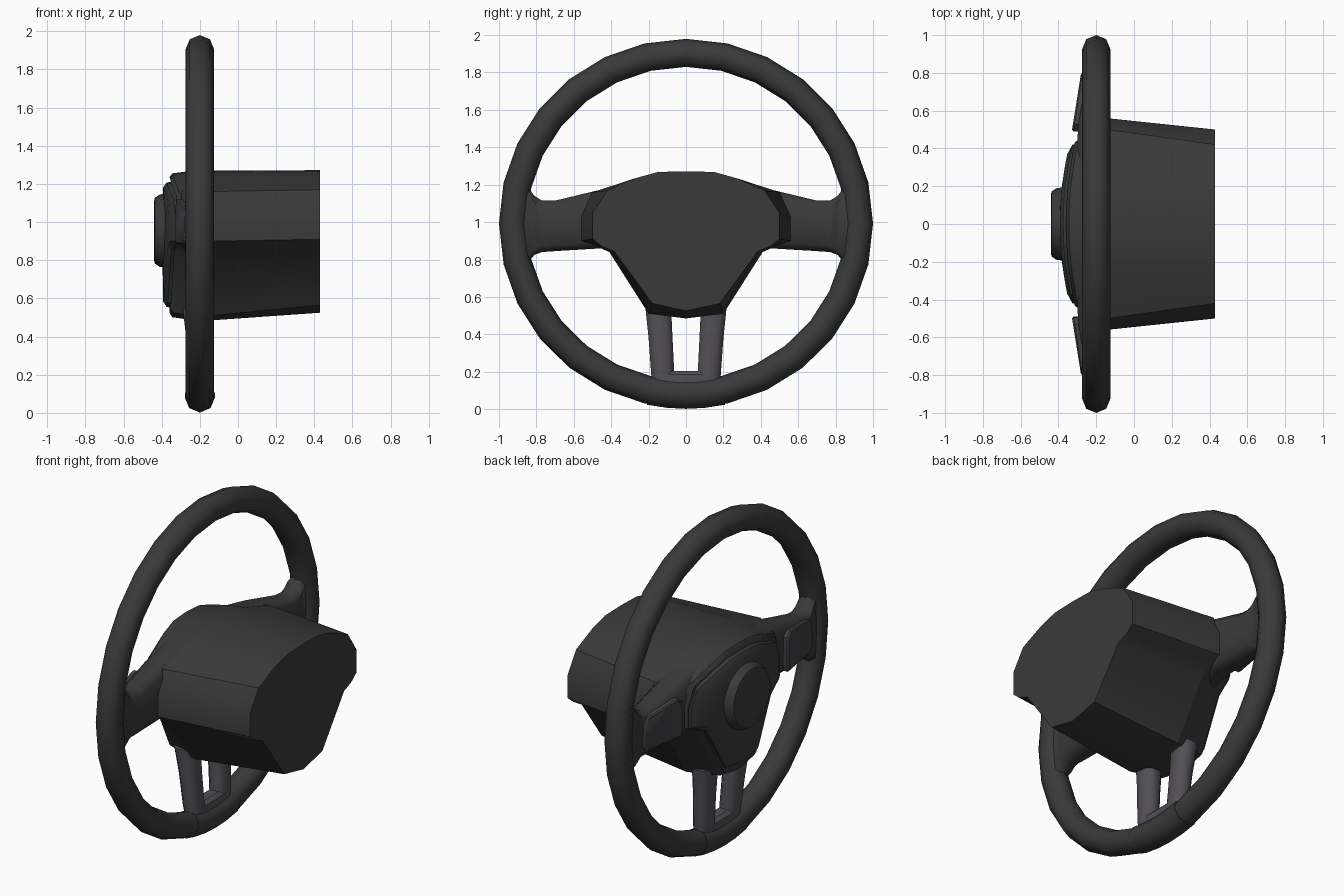
import bpy, bmesh
from math import sin, cos, tau, pi

if "Cube" in bpy.data.objects:
    bpy.data.objects.remove(bpy.data.objects["Cube"])


def material(name, rgb):
    m = bpy.data.materials.new(name)
    m.diffuse_color = (*rgb, 1)
    m.use_nodes = True
    m.node_tree.nodes["Principled BSDF"].inputs["Base Color"].default_value = m.diffuse_color
    return m


DARK = material("dark_plastic", (0.042, 0.042, 0.042))
METAL = material("grey_trim", (0.085, 0.08, 0.095))
PANEL = material("panel_grey", (0.055, 0.055, 0.062))


def loft(name, rings, mat, closed=False, angle=35):
    """Skin a list of equal-length point rings; cap the ends unless closed."""
    bm = bmesh.new()
    vs = [[bm.verts.new(p) for p in r] for r in rings]
    n = len(rings[0])
    pairs = list(zip(vs, vs[1:] + vs[:1])) if closed else list(zip(vs, vs[1:]))
    for a, b in pairs:
        for i in range(n):
            j = (i + 1) % n
            bm.faces.new((a[i], a[j], b[j], b[i]))
    if not closed:
        bm.faces.new(vs[0])
        bm.faces.new(vs[-1])
    bmesh.ops.recalc_face_normals(bm, faces=bm.faces)
    me = bpy.data.meshes.new(name)
    bm.to_mesh(me)
    bm.free()
    ob = bpy.data.objects.new(name, me)
    me.materials.append(mat)
    bpy.context.collection.objects.link(ob)
    bpy.ops.object.select_all(action='DESELECT')
    ob.select_set(True)
    bpy.context.view_layer.objects.active = ob
    bpy.ops.object.shade_smooth_by_angle(angle=angle * pi / 180)
    return ob


def rounded(a0, a1, b0, b1, c):
    """Chamfered rectangle section, c = chamfer size."""
    return [(a0 + c, b0), (a1 - c, b0), (a1, b0 + c), (a1, b1 - c),
            (a1 - c, b1), (a0 + c, b1), (a0, b1 - c), (a0, b0 + c)]


# Rim: octagonal section swept round 28 segments
def rim_ring(t, r):
    pts = []
    for k in range(8):
        q = tau * k / 8
        d = 0.925 + r * cos(q)
        pts.append((-0.2 + r * sin(q), d * sin(t), 0.993 + (d - 0.013) * cos(t)))
    return pts


loft("rim", [rim_ring(tau * i / 28, 0.075) for i in range(28)], DARK, closed=True, angle=50)
loft("rim_lower_grip", [rim_ring(pi + a, 0.079) for a in (-0.21, -0.1, 0, 0.1, 0.21)], DARK, angle=50)

# Hub outline (half, y >= 0) at the wheel and at the far end of the column
WIDE = [(0, 1.27), (.15, 1.265), (.27, 1.235), (.5, 1.16), (.56, 1.03),
        (.56, .9), (.5, .88), (.41, .84), (.2, .51), (0, .485)]
END = [(0, 1.272), (.15, 1.268), (.27, 1.235), (.42, 1.17), (.5, 1.05),
       (.5, .91), (.45, .87), (.385, .845), (.18, .565), (0, .525)]


def hub_ring(x, half, sy=1, sz=1, bend=0):
    pts = half + [(-y, z) for y, z in half[-2:0:-1]]
    return [(x + bend * (y * sy) ** 2, y * sy, 0.9 + (z - 0.9) * sz) for y, z in pts]


# Column housing
loft("column_housing", [hub_ring(.43, END), hub_ring(-.14, WIDE)], DARK)

# Hub shell and airbag pad, faces bowed across the width
loft("hub_shell", [hub_ring(-.14, WIDE), hub_ring(-.26, WIDE, .86, .99),
                   hub_ring(-.345, WIDE, .8, .96, .25),
                   hub_ring(-.36, WIDE, .77, .9, .25)], DARK)
loft("centre_pad", [hub_ring(-.33, WIDE, .76, .85, .25), hub_ring(-.375, WIDE, .75, .83, .28),
                    hub_ring(-.392, WIDE, .66, .76, .28),
                    hub_ring(-.395, WIDE, .3, .35, .28)], DARK)

# Round centre button
loft("centre_button", [[(x, r * sin(tau * k / 24), .955 + r * cos(tau * k / 24)) for k in range(24)]
                       for x, r in ((-.36, .195), (-.41, .19), (-.436, .172), (-.44, .155))], DARK)

# Parts on both sides
SPOKE = [(.2, .8, 1.23, -.3, -.13), (.45, .86, 1.175, -.3, -.13), (.7, .845, 1.115, -.28, -.14),
         (.77, .84, 1.115, -.272, -.145), (.81, .825, 1.14, -.265, -.15),
         (.84, .79, 1.18, -.258, -.155), (.88, .77, 1.2, -.25, -.16)]
LEG = [(.1, .05, .18, -.24, -.16), (.2, .063, .187, -.255, -.155),
       (.38, .072, .2, -.27, -.165), (.55, .08, .218, -.29, -.17)]
PAD = [(.5, .885), (.49, .93), (.495, 1.09), (.53, 1.12), (.76, 1.085), (.79, 1.05), (.8, .92), (.77, .89)]

for side, s in (("left", 1), ("right", -1)):
    # Side spoke flaring into the rim
    loft(side + "_spoke", [[(x, s * y, z) for x, z in rounded(xf, xb, z0, z1, .035)]
                           for y, z0, z1, xf, xb in SPOKE], DARK, angle=50)
    # Control panel on the spoke face
    rings = []
    for lift, k in ((.05, 1), (-.006, 1), (-.014, .94)):
        rings.append([(-.314 + .15 * (y - .49) + lift, s * (.65 + (y - .65) * k), 1 + (z - 1) * k)
                      for y, z in PAD])
    loft(side + "_control_panel", rings, PANEL)
    # Lower trim leg
    loft(side + "_lower_leg", [[(x, s * y, z) for x, y in rounded(xf, xb, y0, y1, .03)]
                               for z, y0, y1, xf, xb in LEG], METAL, angle=50)

# Bridge joining the lower legs
loft("lower_bridge", [[(x, y, z) for x, z in rounded(-.25, -.155, .1, .205, .02)]
                      for y in (-.12, .12)], METAL)
